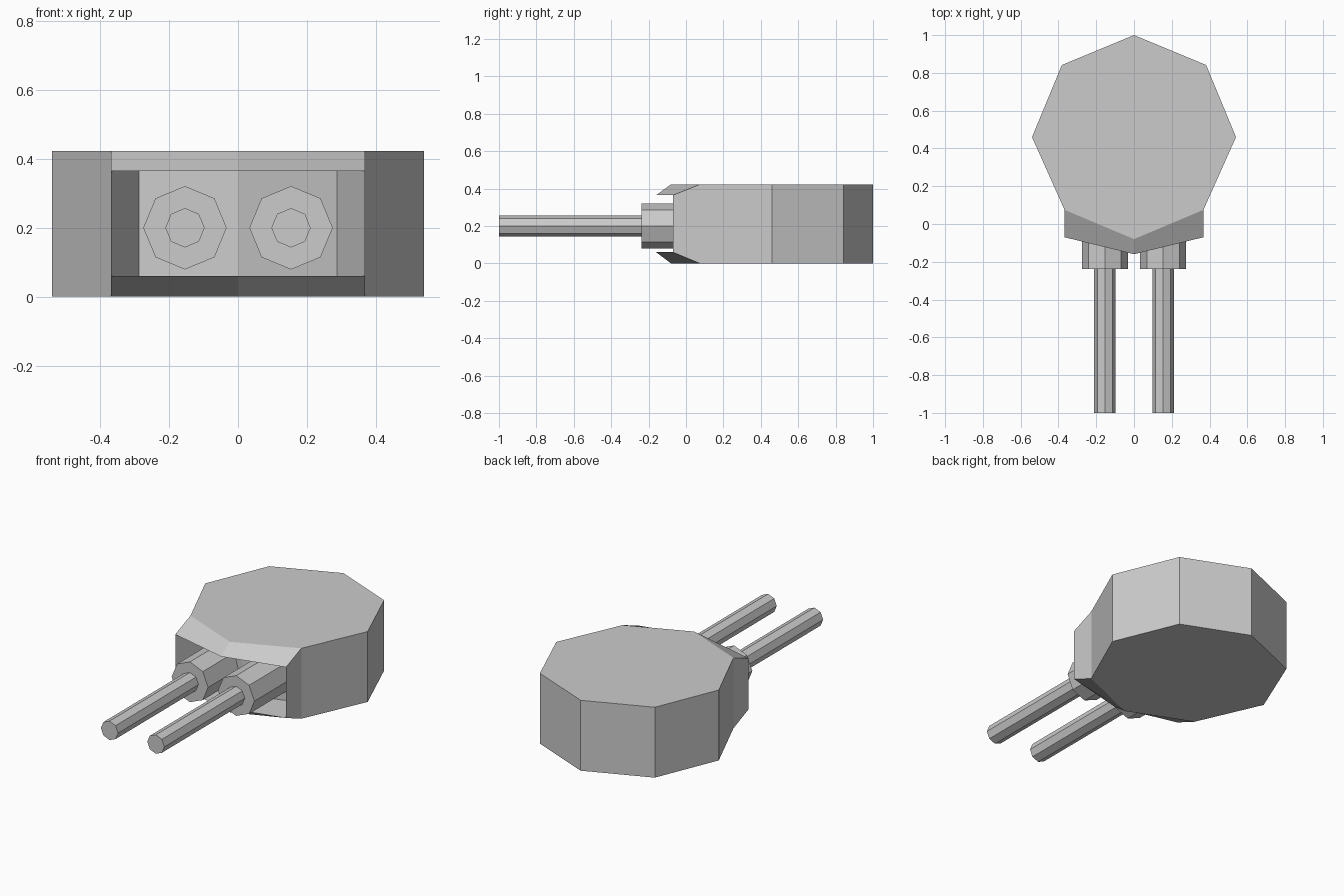
import bpy, bmesh
from math import pi, sin, cos

if "Cube" in bpy.data.objects:
    bpy.data.objects.remove(bpy.data.objects["Cube"])


def add_object(name, bm):
    bmesh.ops.recalc_face_normals(bm, faces=bm.faces)
    mesh = bpy.data.meshes.new(name)
    bm.to_mesh(mesh)
    bm.free()
    obj = bpy.data.objects.new(name, mesh)
    bpy.context.collection.objects.link(obj)
    return obj


def push_faces(bm, faces, place):
    """Extrude faces and move each new vertex with place()."""
    result = bmesh.ops.extrude_face_region(bm, geom=faces)["geom"]
    old = [f for f in faces if f.is_valid]
    if old:
        bmesh.ops.delete(bm, geom=old, context='FACES')
    for v in result:
        if isinstance(v, bmesh.types.BMVert):
            v.co = place(v.co)
    return [f for f in result if isinstance(f, bmesh.types.BMFace)]


def rod(name, x, y0, y1, radius):
    bpy.ops.mesh.primitive_cylinder_add(
        vertices=8, radius=radius, depth=y1 - y0,
        location=(x, (y0 + y1) / 2, 0.2), rotation=(pi / 2, 0, 0))
    bpy.context.object.name = name


# Octagonal turret body
HEIGHT = 0.423
bm = bmesh.new()
ring = []
for i in range(8):
    a = pi / 2 + i * pi / 4
    x, y = 0.54 * cos(a), 0.46 + 0.54 * sin(a)
    if y < 0.2 and abs(x) > 0.1:
        x, y = (0.368 if x > 0 else -0.368), 0.075
    ring.append(bm.verts.new((x, y, 0)))
base = bm.faces.new(ring)
top = bmesh.ops.extrude_face_region(bm, geom=[base], use_keep_orig=True)["geom"]
for v in top:
    if isinstance(v, bmesh.types.BMVert):
        v.co.z = HEIGHT

# Tapered gun hood, then the recess behind its opening
bm.normal_update()
front = [f for f in bm.faces
         if len(f.verts) == 4 and f.calc_center_median().y < 0.1]


def hood(co):
    co = co.copy()
    co.y = -0.16 if abs(co.x) < 0.1 else -0.07
    co.z = 0.06 if co.z < 0.2 else 0.365
    return co


def recess(co):
    co = co.copy()
    co.x *= 0.78
    co.y += 0.2
    return co


front = push_faces(bm, front, hood)
push_faces(bm, front, recess)
add_object("turret_body", bm)

# Twin guns: thick sleeve and slim barrel on each side
for side, x in (("left", -0.154), ("right", 0.154)):
    rod(side + "_gun_sleeve", x, -0.237, 0.16, 0.121)
    rod(side + "_gun_barrel", x, -1.0, -0.22, 0.057)
